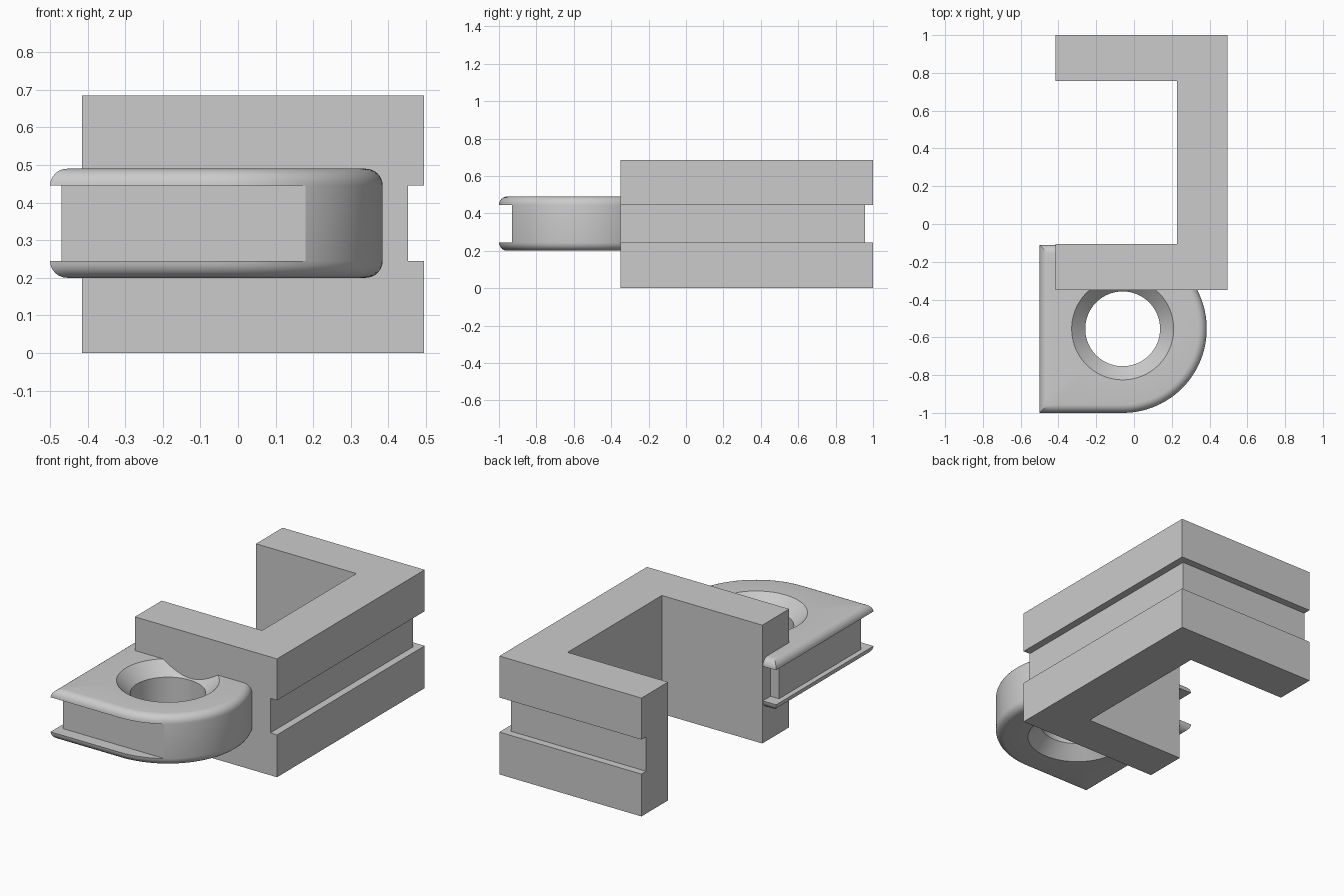
import bpy, bmesh, math

if "Cube" in bpy.data.objects:
    bpy.data.objects.remove(bpy.data.objects["Cube"])

grey = bpy.data.materials.new("light grey")
grey.diffuse_color = (0.6, 0.6, 0.6, 1)
grey.use_nodes = True
grey.node_tree.nodes["Principled BSDF"].inputs["Base Color"].default_value = grey.diffuse_color


def loft(name, rings, closed=False, smooth=False):
    """Skin a stack of equal-length rings; cap the ends or join last to first."""
    bm = bmesh.new()
    loops = [[bm.verts.new(p) for p in ring] for ring in rings]
    pairs = list(zip(loops, loops[1:]))
    if closed:
        pairs.append((loops[-1], loops[0]))
    else:
        bm.faces.new(loops[0][::-1])
        bm.faces.new(loops[-1])
    n = len(rings[0])
    for a, b in pairs:
        for i in range(n):
            j = (i + 1) % n
            bm.faces.new((a[i], a[j], b[j], b[i]))
    bmesh.ops.remove_doubles(bm, verts=bm.verts, dist=0.0005)
    bmesh.ops.recalc_face_normals(bm, faces=bm.faces)
    me = bpy.data.meshes.new(name)
    bm.to_mesh(me)
    bm.free()
    me.materials.append(grey)
    ob = bpy.data.objects.new(name, me)
    bpy.context.collection.objects.link(ob)
    if smooth:
        bpy.context.view_layer.objects.active = ob
        ob.select_set(True)
        bpy.ops.object.shade_smooth_by_angle(angle=math.radians(30))
        ob.select_set(False)


# C-shaped bracket with a groove along its right and back faces
def c_ring(z, d):
    x1, y1 = 0.495 - d, 1.0 - d
    return [(x, y, z) for x, y in (
        (-0.415, -0.35), (x1, -0.35), (x1, y1), (-0.415, y1),
        (-0.415, 0.757), (0.228, 0.757), (0.228, -0.105), (-0.415, -0.105))]


G0, G1 = 0.245, 0.445        # groove bottom and top heights
loft("bracket", [c_ring(z, d) for z, d in (
    (0, 0), (G0, 0), (G0, 0.043), (G1, 0.043), (G1, 0), (0.685, 0))])

# D-shaped lug: square on the left, round on the right
CX, CY, R, HX = -0.06, -0.555, 0.445, 0.44
N, Z0, Z1, FILLET = 144, 0.2, 0.49, 0.045
angles = [2 * math.pi * i / N for i in range(N)]


def d_ring(z, inset=0.0, groove=False):
    pts = []
    for a in angles:
        c, s = math.cos(a), math.sin(a)
        if c > 1e-6:
            x, y = c * (R - inset), s * (R - inset)
        else:
            m = max(abs(c), abs(s))
            x, y = c / m * (HX - inset), s / m * (R - inset)
        if groove:
            x, y = max(x, -0.41), max(-0.375, min(0.375, y))
        pts.append((CX + x, CY + y, z))
    return pts


def circle(z, r):
    return [(CX + r * math.cos(a), CY + r * math.sin(a), z) for a in angles]


# Outside from bottom fillet, through the groove, to the top fillet
STEPS = 6
arc = [math.pi / 2 * i / STEPS for i in range(STEPS + 1)]
rings = [d_ring(Z0 + FILLET * (1 - math.cos(t)), FILLET * (1 - math.sin(t))) for t in arc]
rings += [d_ring(G0, groove=True), d_ring(G1, groove=True)]
rings += [d_ring(Z1 - FILLET * (1 - math.cos(t)), FILLET * (1 - math.sin(t))) for t in arc[::-1]]
# Countersunk hole, top to bottom
rings += [circle(Z1, 0.27), circle(Z1 - 0.073, 0.198),
          circle(Z0 + 0.073, 0.198), circle(Z0, 0.27)]
loft("mounting_lug", rings, closed=True, smooth=True)
